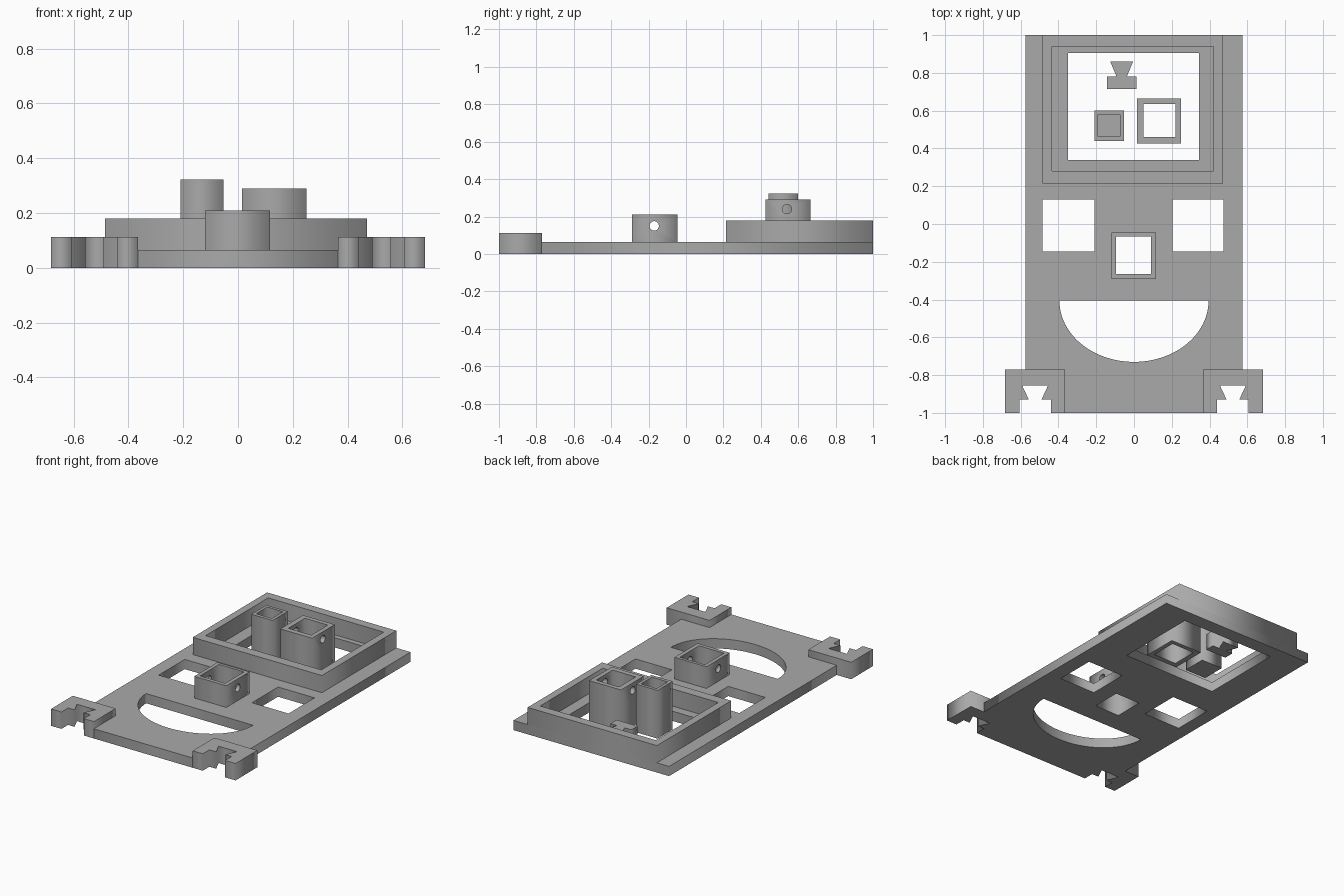
import bpy
import math

if "Cube" in bpy.data.objects:
    bpy.data.objects.remove(bpy.data.objects["Cube"], do_unlink=True)

gray = bpy.data.materials.new("plain_gray")
gray.use_nodes = True
gray.diffuse_color = (0.4, 0.4, 0.4, 1)
gray.node_tree.nodes["Principled BSDF"].inputs["Base Color"].default_value = (0.4, 0.4, 0.4, 1)


def rect(x0, x1, y0, y1):
    return [(x0, y0), (x1, y0), (x1, y1), (x0, y1)]


def add_object(name, mesh):
    mesh.materials.clear()
    mesh.materials.append(gray)
    obj = bpy.data.objects.new(name, mesh)
    bpy.context.collection.objects.link(obj)
    return obj


def bake(obj):
    """Return the evaluated mesh of an object."""
    deps = bpy.context.evaluated_depsgraph_get()
    return bpy.data.meshes.new_from_object(obj.evaluated_get(deps))


def prism(name, z0, z1, outline, *holes):
    """Extrude an outline with holes from z0 to z1."""
    curve = bpy.data.curves.new(name, "CURVE")
    curve.dimensions = "2D"
    curve.fill_mode = "BOTH"
    curve.extrude = (z1 - z0) / 2
    for loop in (outline, *holes):
        spline = curve.splines.new("POLY")
        spline.points.add(len(loop) - 1)
        for point, (x, y) in zip(spline.points, loop):
            point.co = (x, y, 0, 1)
        spline.use_cyclic_u = True
    temp = bpy.data.objects.new(name + "_profile", curve)
    bpy.context.collection.objects.link(temp)
    mesh = bake(temp)
    bpy.data.objects.remove(temp, do_unlink=True)
    for vert in mesh.vertices:
        vert.co.z += (z0 + z1) / 2
    # Weld caps to sides so the solid is closed
    obj = add_object(name, mesh)
    weld = obj.modifiers.new("weld", "WELD")
    weld.merge_threshold = 0.0001
    return obj


def drill(obj, x, y, z):
    """Cut a round cross hole along x."""
    bpy.ops.mesh.primitive_cylinder_add(vertices=32, radius=0.025, depth=0.4,
                                        location=(x, y, z), rotation=(0, math.pi / 2, 0))
    cutter = bpy.context.object
    cutter.hide_render = True
    cut = obj.modifiers.new("cross_hole", "BOOLEAN")
    cut.operation = "DIFFERENCE"
    cut.solver = "EXACT"
    cut.object = cutter
    bpy.context.view_layer.update()
    mesh = bake(obj)
    obj.modifiers.clear()
    obj.data = mesh
    mesh.materials.clear()
    mesh.materials.append(gray)
    bpy.data.objects.remove(cutter, do_unlink=True)


# Base plate with its windows and half-round opening
plate_outline = [(-0.365, -1), (0.365, -1), (0.365, -0.77), (0.575, -0.77),
                 (0.575, 1), (-0.575, 1), (-0.575, -0.77), (-0.365, -0.77)]
steps = 48
half_round = [(0.395 * math.cos(math.pi * i / steps), -0.405 - 0.325 * math.sin(math.pi * i / steps))
              for i in range(steps + 1)]
post_bore = rect(-0.095, 0.09, -0.265, -0.065)
prism("base_plate", 0, 0.065, plate_outline, half_round, post_bore,
      rect(-0.485, -0.21, -0.145, 0.13), rect(0.205, 0.475, -0.145, 0.13),
      rect(-0.35, 0.345, 0.34, 0.905))

# Raised rim around the large opening
prism("raised_frame", 0.065, 0.18, rect(-0.485, 0.47, 0.215, 1), rect(-0.435, 0.42, 0.28, 0.94))

# Front brackets with dovetail slots
bracket = [(0.365, -1), (0.44, -1), (0.44, -0.93), (0.49, -0.93), (0.455, -0.855),
           (0.592, -0.855), (0.557, -0.93), (0.605, -0.93), (0.605, -1),
           (0.682, -1), (0.682, -0.77), (0.365, -0.77)]
for side, name in ((1, "left_bracket"), (-1, "right_bracket")):
    prism(name, 0, 0.113, [(side * x, y) for x, y in bracket])

# Square socket in the middle of the plate
center_socket = prism("center_socket", 0.065, 0.21, rect(-0.12, 0.117, -0.29, -0.045), post_bore)
drill(center_socket, 0, -0.17, 0.15)

# Loose square sleeve inside the opening
sleeve = prism("loose_sleeve", 0, 0.29, rect(0.015, 0.25, 0.425, 0.665), rect(0.05, 0.22, 0.46, 0.635))
drill(sleeve, 0.13, 0.54, 0.24)

# Loose closed-bottom cup
cup = rect(-0.21, -0.052, 0.44, 0.6)
prism("cup_wall", 0.03, 0.322, cup, rect(-0.19, -0.073, 0.463, 0.58))
prism("cup_floor", 0, 0.03, cup)

# Loose dovetail key
prism("dovetail_key", 0, 0.11, [(-0.143, 0.715), (0.012, 0.715), (0.012, 0.78), (-0.038, 0.78),
                                (-0.005, 0.86), (-0.126, 0.86), (-0.092, 0.78), (-0.143, 0.78)])
